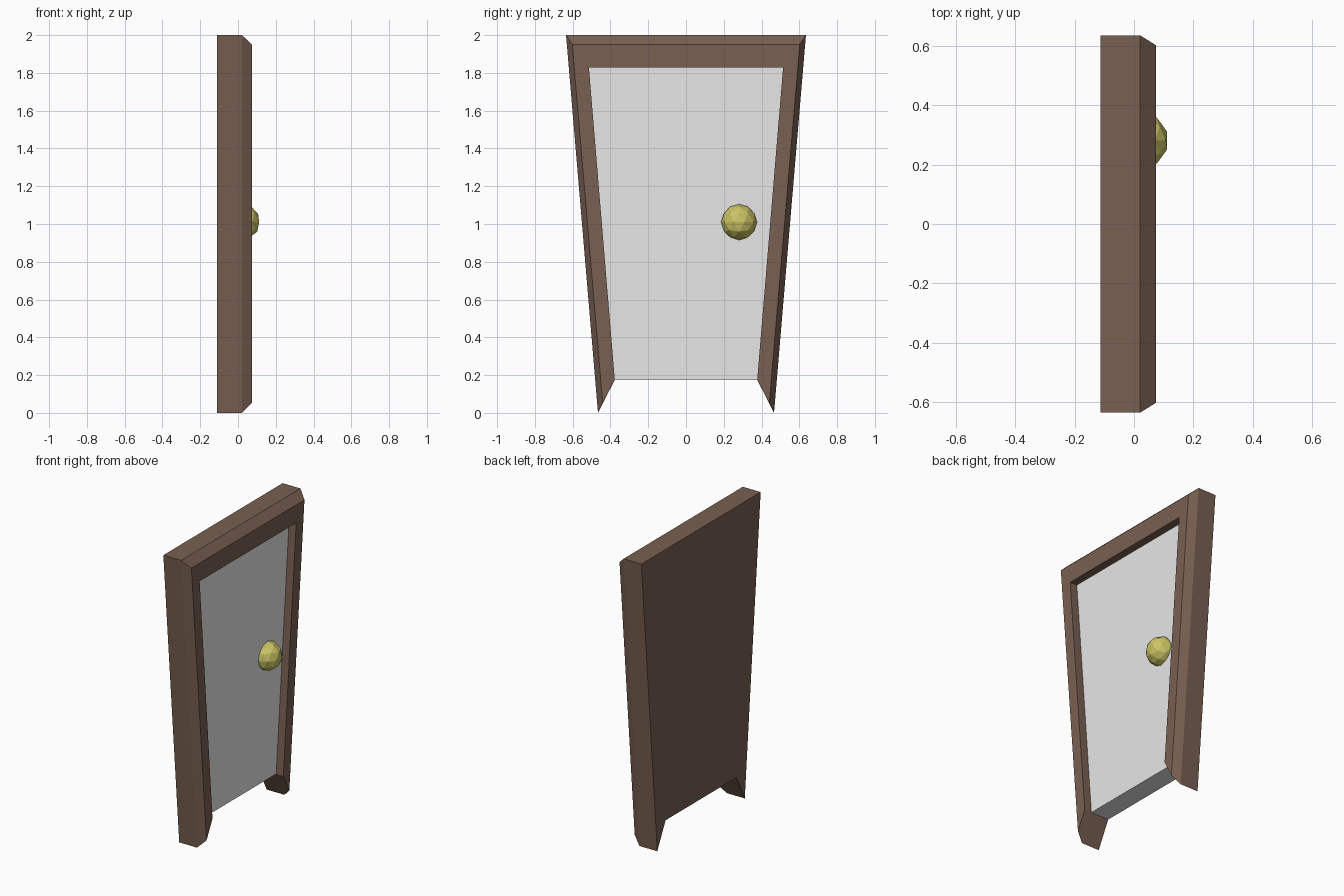
import bpy
import bmesh

cube = bpy.data.objects.get("Cube")
if cube:
    bpy.data.objects.remove(cube, do_unlink=True)


def make_material(name, rgb):
    mat = bpy.data.materials.new(name)
    mat.use_nodes = True
    color = (*rgb, 1.0)
    mat.diffuse_color = color
    mat.node_tree.nodes["Principled BSDF"].inputs["Base Color"].default_value = color
    return mat


def make_object(name, bm, mat):
    mesh = bpy.data.meshes.new(name)
    bm.to_mesh(mesh)
    bm.free()
    mesh.materials.append(mat)
    obj = bpy.data.objects.new(name, mesh)
    bpy.context.collection.objects.link(obj)
    return obj


brown = make_material("brown wood", (0.19, 0.117, 0.085))
grey = make_material("light grey panel", (0.8, 0.8, 0.8))
brass = make_material("brass yellow", (0.6, 0.55, 0.13))

BACK, PANEL, FRONT = -0.112, 0.021, 0.074

# Half outlines of the tapered door: (foot y, foot z), (top y, top z)
outer = ((0.466, 0.0), (0.635, 2.0))
chamfer = ((0.441, 0.053), (0.602, 1.95))
inner = ((0.377, 0.175), (0.514, 1.828))


def arch(bm, x, outline):
    """Four points running up one jamb, across the head and down the other."""
    (fy, fz), (ty, tz) = outline
    points = ((-fy, fz), (-ty, tz), (ty, tz), (fy, fz))
    return [bm.verts.new((x, y, z)) for y, z in points]


# Frame: chamfered cross-section carried around jambs and head
bm = bmesh.new()
section = ((BACK, outer), (PANEL, outer), (FRONT, chamfer), (FRONT, inner), (PANEL, inner))
rows = [arch(bm, x, outline) for x, outline in section]
for a, b in zip(rows, rows[1:]):
    for i in range(3):
        bm.faces.new((a[i], a[i + 1], b[i + 1], b[i]))

# Slanted feet and the one-piece back
back_inner = [bm.verts.new((BACK, side * inner[0][0], inner[0][1])) for side in (-1, 1)]
for end, corner in zip((0, 3), back_inner):
    bm.faces.new([row[end] for row in rows] + [corner])
bm.faces.new(rows[0] + [back_inner[1], back_inner[0]])
bmesh.ops.recalc_face_normals(bm, faces=bm.faces)
# The back sheet must face away from the front
back = next(f for f in bm.faces if all(abs(v.co.x - BACK) < 1e-5 for v in f.verts))
if back.normal.x > 0:
    bmesh.ops.reverse_faces(bm, faces=bm.faces)
make_object("door_frame", bm, brown)

# Recessed panel with its underside
bm = bmesh.new()
front = arch(bm, PANEL, inner)
bm.faces.new(front[::-1])
rear = [bm.verts.new((BACK, v.co.y, v.co.z)) for v in (front[0], front[3])]
bm.faces.new((front[0], front[3], rear[1], rear[0]))
for face in bm.faces:
    face.normal_update()
    if face.normal.x < -0.5 or face.normal.z > 0.5:
        face.normal_flip()
make_object("door_panel", bm, grey)

# Faceted knob, half sunk into the panel
bm = bmesh.new()
bmesh.ops.create_icosphere(bm, subdivisions=2, radius=0.0955)
bmesh.ops.translate(bm, verts=bm.verts, vec=(PANEL, 0.281, 1.01))
make_object("door_knob", bm, brass)
